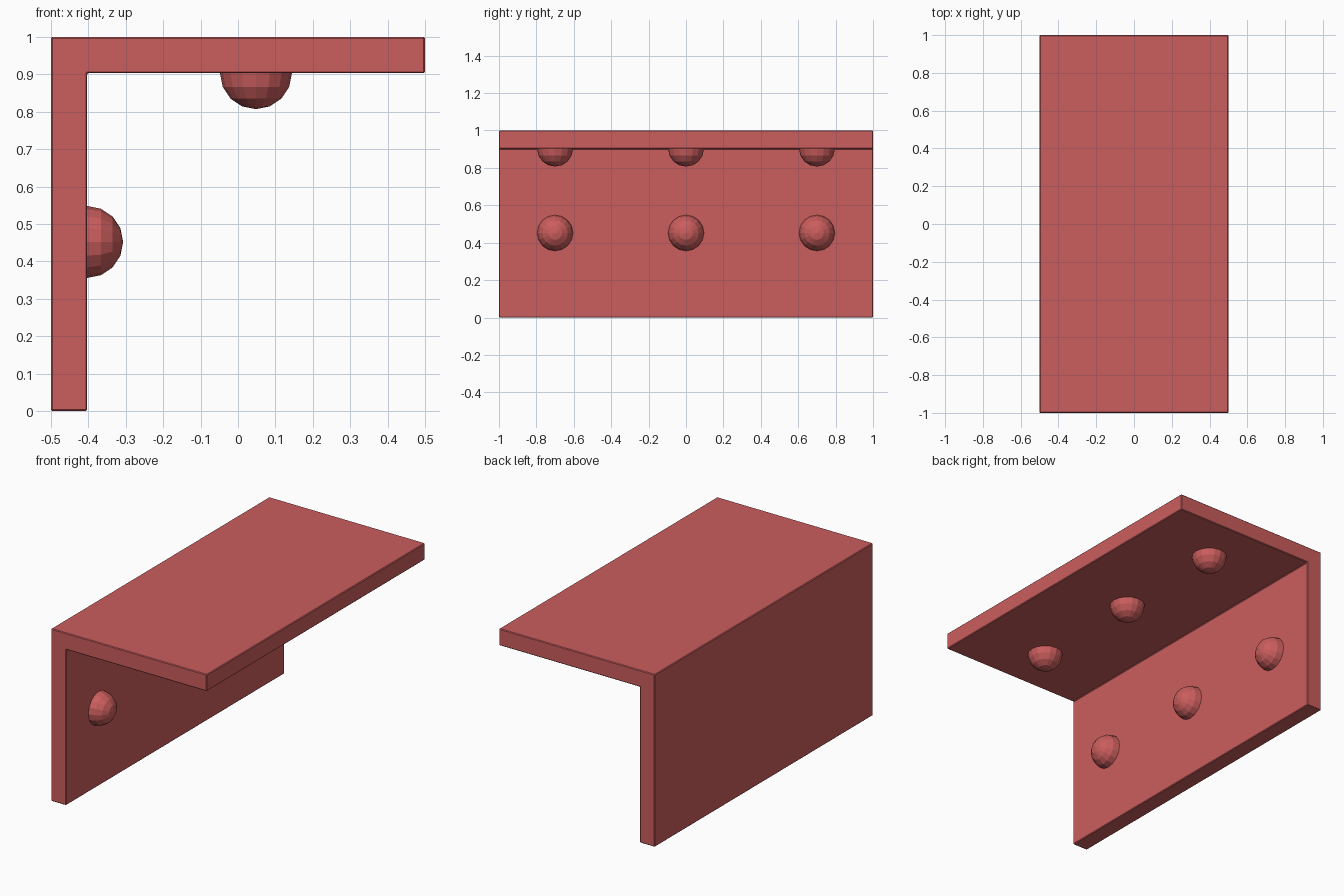
import bpy
import math

cube = bpy.data.objects.get("Cube")
if cube:
    bpy.data.objects.remove(cube, do_unlink=True)

red = bpy.data.materials.new("soft red")
red.use_nodes = True
color = (0.6, 0.11, 0.11, 1)
red.diffuse_color = color
red.node_tree.nodes["Principled BSDF"].inputs["Base Color"].default_value = color

THICK = 0.097   # panel thickness
RADIUS = 0.096  # knob radius

# L-shaped bracket: one profile extruded along y, with a fine chamfer
inner_x, inner_z = -0.5 + THICK, 1 - THICK
profile = [(-0.5, 0), (inner_x, 0), (inner_x, inner_z),
           (0.5, inner_z), (0.5, 1), (-0.5, 1)]
n = len(profile)
verts = [(x, y, z) for y in (-1, 1) for x, z in profile]
faces = [tuple(range(n)), tuple(reversed(range(n, 2 * n)))]
faces += [(i, i + n, (i + 1) % n + n, (i + 1) % n) for i in range(n)]
mesh = bpy.data.meshes.new("bracket")
mesh.from_pydata(verts, [], faces)
mesh.materials.append(red)
bracket = bpy.data.objects.new("bracket", mesh)
bpy.context.collection.objects.link(bracket)
bevel = bracket.modifiers.new("chamfer", "BEVEL")
bevel.width = 0.004
bevel.segments = 1


# Faceted round knobs, half sunk into the panels
def knob(name, location, tilt):
    bpy.ops.mesh.primitive_uv_sphere_add(
        segments=16, ring_count=8, radius=RADIUS,
        location=location, rotation=(0, tilt, 0))
    ball = bpy.context.object
    ball.name = name
    ball.data.materials.append(red)


for place, y in (("front", -0.7), ("middle", 0), ("back", 0.7)):
    knob(place + "_wall_knob", (inner_x, y, 0.452), math.pi / 2)
    knob(place + "_top_knob", (0.048, y, inner_z), 0)
